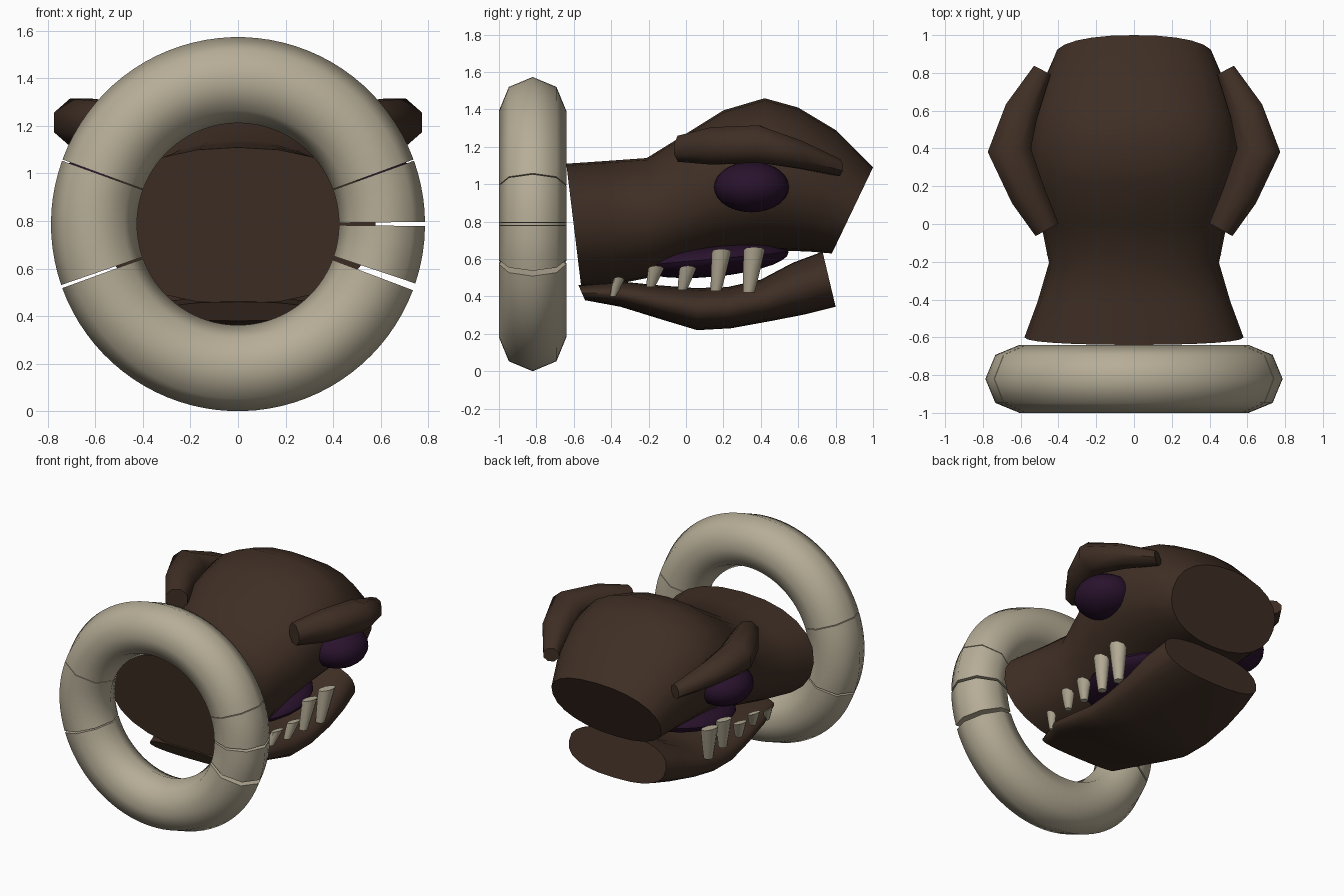
import bpy, bmesh
from math import sin, cos, pi, radians, copysign
from mathutils import Vector

cube = bpy.data.objects.get("Cube")
if cube:
    bpy.data.objects.remove(cube)


def material(name, rgb):
    m = bpy.data.materials.new(name)
    m.use_nodes = True
    m.diffuse_color = (*rgb, 1)
    m.node_tree.nodes["Principled BSDF"].inputs["Base Color"].default_value = (*rgb, 1)
    return m


brown = material("dark brown", (0.05, 0.028, 0.018))
bone = material("bone", (0.47, 0.42, 0.31))
purple = material("dark purple", (0.022, 0.006, 0.026))


def finish(name, bm, mat, angle=45):
    bmesh.ops.recalc_face_normals(bm, faces=bm.faces)
    mesh = bpy.data.meshes.new(name)
    bm.to_mesh(mesh)
    bm.free()
    mesh.materials.append(mat)
    ob = bpy.data.objects.new(name, mesh)
    bpy.context.collection.objects.link(ob)
    bpy.ops.object.select_all(action='DESELECT')
    ob.select_set(True)
    bpy.context.view_layer.objects.active = ob
    bpy.ops.object.shade_smooth_by_angle(angle=radians(angle))
    return ob


def skin(name, rings, mat, angle=45):
    """Join rings of points into a closed, capped tube."""
    bm = bmesh.new()
    loops = [[bm.verts.new(p) for p in ring] for ring in rings]
    n = len(loops[0])
    for a, b in zip(loops, loops[1:]):
        for i in range(n):
            j = (i + 1) % n
            bm.faces.new((a[i], a[j], b[j], b[i]))
    bm.faces.new(loops[0])
    bm.faces.new(loops[-1])
    return finish(name, bm, mat, angle)


def power(v, e):
    return copysign(abs(v) ** e, v)


def body(name, sections, n=24, e=0.9):
    """Loft through sections given as top y, top z, bottom y, bottom z, half width."""
    rings = []
    for ty, tz, by, bz, w in sections:
        top, low = Vector((0, ty, tz)), Vector((0, by, bz))
        mid, up = (top + low) / 2, (top - low) / 2
        rings.append([mid + up * power(sin(t), e) + Vector((w * power(cos(t), e), 0, 0))
                      for t in (2 * pi * i / n for i in range(n))])
    return skin(name, rings, brown)


def ellipsoid(name, centre, radii, tilt=0.0):
    bm = bmesh.new()
    bmesh.ops.create_uvsphere(bm, u_segments=24, v_segments=14, radius=1)
    bmesh.ops.scale(bm, vec=radii, verts=bm.verts)
    ob = finish(name, bm, purple)
    ob.location = centre
    ob.rotation_euler.x = tilt
    return ob


# Collar ring: five octagonal arcs with thin gaps
def ring_arc(name, start, end):
    steps = max(4, round((end - start) / 4))
    rings = []
    for k in range(steps + 1):
        a = radians(start + (end - start) * k / steps)
        ring = []
        for i in range(8):
            t = i * pi / 4
            r = 0.606 + 0.181 * cos(t)
            ring.append((r * cos(a), -0.82 + 0.18 * sin(t), 0.787 + r * sin(a)))
        rings.append(ring)
    skin(name, rings, bone, 50)


ring_arc("ring_top", 20.2, 159.8)
ring_arc("ring_side_left", 160.2, 199)
ring_arc("ring_bottom", 200, 339.3)
ring_arc("ring_side_lower", 341.5, 359.4)
ring_arc("ring_side_upper", 0.7, 19.8)

# Neck and upper head
body("neck_and_head", [
    (-0.64, 1.11, -0.56, 0.45, 0.58),
    (-0.42, 1.125, -0.40, 0.46, 0.51),
    (-0.21, 1.14, -0.20, 0.50, 0.45),
    (0.0, 1.27, -0.02, 0.57, 0.49),
    (0.2, 1.395, 0.16, 0.62, 0.54),
    (0.42, 1.46, 0.40, 0.65, 0.56),
    (0.60, 1.41, 0.53, 0.645, 0.535),
    (0.80, 1.29, 0.66, 0.64, 0.49),
    (1.0, 1.09, 0.78, 0.63, 0.42)])

# Lower jaw
body("lower_jaw", [
    (-0.575, 0.46, -0.54, 0.38, 0.30),
    (-0.35, 0.48, -0.35, 0.345, 0.38),
    (-0.15, 0.46, -0.14, 0.28, 0.40),
    (0.05, 0.445, 0.06, 0.22, 0.41),
    (0.22, 0.45, 0.24, 0.23, 0.42),
    (0.40, 0.49, 0.46, 0.27, 0.42),
    (0.57, 0.58, 0.64, 0.305, 0.41),
    (0.73, 0.64, 0.80, 0.345, 0.38)], e=0.8)

# Mouth interior
ellipsoid("mouth", (0, 0.14, 0.60), (0.40, 0.41, 0.095), 0.09)


def brow(name, side):
    """Bent, tapered ridge above an eye."""
    path = [(0.46, -0.03, 1.19, 0.07, 0.07), (0.56, 0.15, 1.205, 0.095, 0.10),
            (0.66, 0.39, 1.215, 0.115, 0.10), (0.595, 0.6, 1.16, 0.09, 0.075),
            (0.485, 0.815, 1.09, 0.05, 0.045)]
    rings = []
    for k, (x, y, z, w, h) in enumerate(path):
        a, b = path[max(k - 1, 0)], path[min(k + 1, len(path) - 1)]
        out = Vector((b[1] - a[1], a[0] - b[0], 0)).normalized()
        ring = []
        for i in range(8):
            t = (i + 0.5) * pi / 4
            p = Vector((x, y, z)) + out * (w * 1.08 * cos(t))
            ring.append((side * p.x, p.y, p.z + h * 1.08 * sin(t)))
        rings.append(ring)
    skin(name, rings, brown, 50)


def tooth(name, side, y, low, top, x, r):
    """Peg that widens towards its slanted upper end."""
    rings = []
    for f, size in ((0, 0.55), (0.5, 0.8), (1, 1)):
        ring = []
        for i in range(8):
            t = i * pi / 4
            slant = 0.015 * f * cos(t)
            ring.append((side * (x + 0.03 * f + r * size * cos(t)),
                         y + 0.03 * f + r * size * sin(t),
                         low + (top - low) * f + slant))
        rings.append(ring)
    skin(name, rings, bone, 50)


# Eyes, brows and teeth on both sides
for side, label in ((1, "left"), (-1, "right")):
    ellipsoid("eye_" + label, (side * 0.54, 0.35, 0.985), (0.19, 0.20, 0.135))
    brow("brow_" + label, side)
    teeth = ((-0.39, 0.40, 0.49, 0.36, 0.03), (-0.19, 0.45, 0.55, 0.39, 0.042),
             (-0.02, 0.435, 0.55, 0.40, 0.045), (0.16, 0.43, 0.64, 0.40, 0.052),
             (0.335, 0.42, 0.65, 0.41, 0.057))
    for k, (y, low, top, x, r) in enumerate(teeth, 1):
        tooth(f"tooth_{label}_{k}", side, y, low, top, x, r)
